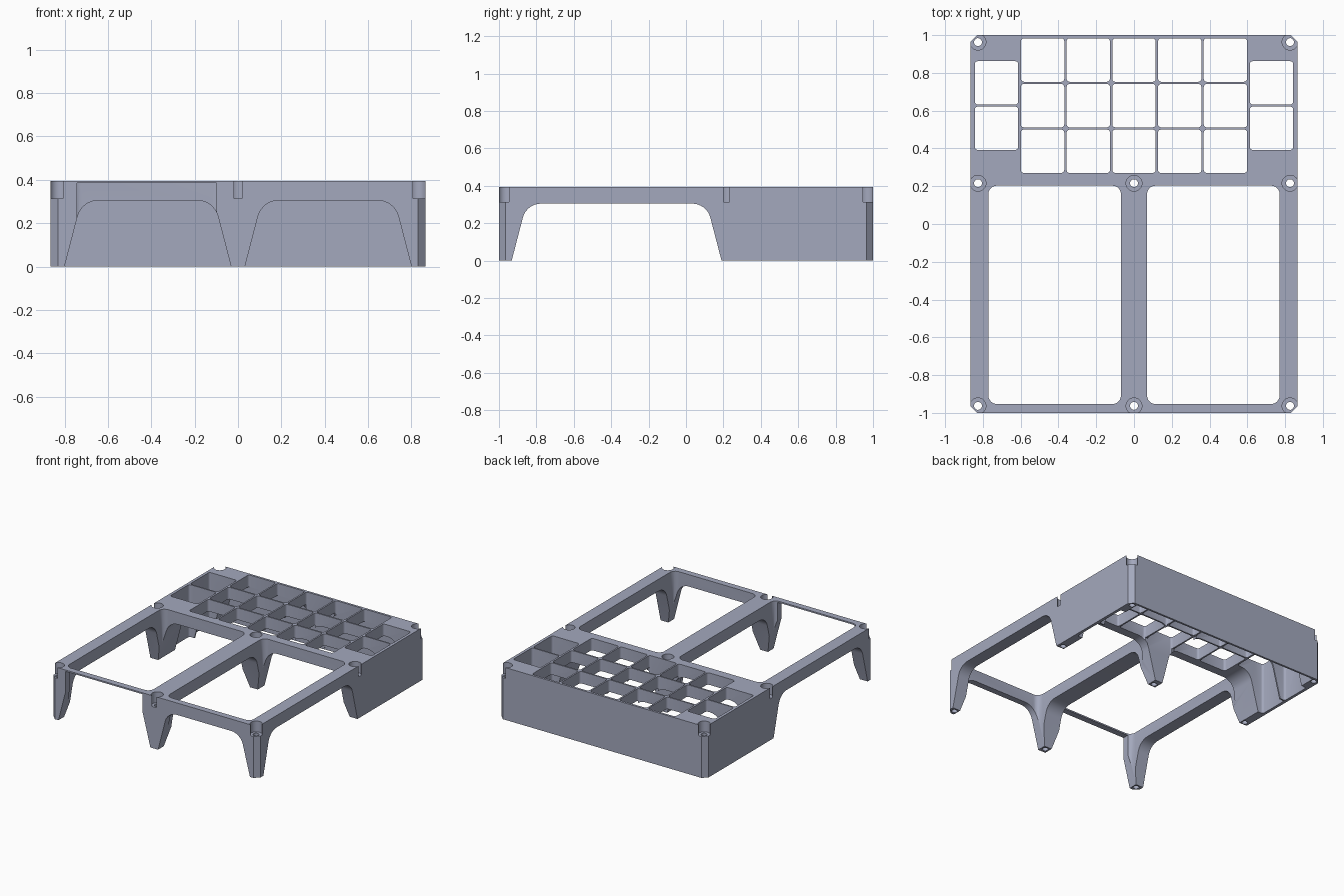
import bpy, bmesh, math

if "Cube" in bpy.data.objects:
    bpy.data.objects.remove(bpy.data.objects["Cube"])

mat = bpy.data.materials.new("lavender grey")
mat.diffuse_color = (0.37, 0.395, 0.51, 1)
mat.use_nodes = True
mat.node_tree.nodes["Principled BSDF"].inputs["Base Color"].default_value = mat.diffuse_color


def prism(name, pts, axis, a, b):
    """Extrude a 2D outline from a to b along x, y or z."""
    place = {"x": lambda u, v, w: (w, u, v),
             "y": lambda u, v, w: (u, w, v),
             "z": lambda u, v, w: (u, v, w)}[axis]
    bm = bmesh.new()
    low = [bm.verts.new(place(u, v, a)) for u, v in pts]
    top = [bm.verts.new(place(u, v, b)) for u, v in pts]
    bm.faces.new(low)
    bm.faces.new(top)
    for i in range(len(pts)):
        j = (i + 1) % len(pts)
        bm.faces.new((low[i], low[j], top[j], top[i]))
    bmesh.ops.recalc_face_normals(bm, faces=bm.faces)
    me = bpy.data.meshes.new(name)
    bm.to_mesh(me)
    bm.free()
    ob = bpy.data.objects.new(name, me)
    bpy.context.collection.objects.link(ob)
    me.materials.append(mat)
    return ob


def round_rect(x0, x1, y0, y1, r, n):
    pts = []
    for k, (cx, cy) in enumerate([(x1 - r, y1 - r), (x0 + r, y1 - r),
                                  (x0 + r, y0 + r), (x1 - r, y0 + r)]):
        for i in range(n + 1):
            t = math.pi / 2 * (k + i / n)
            pts.append((cx + r * math.cos(t), cy + r * math.sin(t)))
    return pts


def circle(cx, cy, r, n=32):
    return [(cx + r * math.cos(math.tau * i / n), cy + r * math.sin(math.tau * i / n))
            for i in range(n)]


def arch(u0, u1, h=0.305, r=0.1, slope=0.26, n=8):
    """Tapered tunnel section with rounded upper corners, open below z = 0."""
    lean = math.atan(slope)
    inset = slope * h + r * math.tan((math.pi / 2 - lean) / 2)
    pts = [(u0 - slope * 0.1, -0.1), (u1 + slope * 0.1, -0.1)]
    for i in range(n + 1):
        t = lean + (math.pi / 2 - lean) * i / n
        pts.append((u1 - inset + r * math.cos(t), h - r + r * math.sin(t)))
    for i in range(n + 1):
        t = math.pi / 2 + (math.pi / 2 - lean) * i / n
        pts.append((u0 + inset + r * math.cos(t), h - r + r * math.sin(t)))
    return pts


# Chamfered block
tray = prism("tray_frame", round_rect(-0.865, 0.865, -1, 1, 0.035, 1), "z", 0, 0.395)
cutters = []


def cut(pts, axis, a, b):
    cutters.append(prism("cutter", pts, axis, a, b))


# Arched tunnels that leave the legs, and room under the grid
for u0, u1 in ((-0.8, -0.032), (0.032, 0.8)):
    cut(arch(u0, u1), "y", -1.1, 0.985)
cut(arch(-0.932, 0.19), "x", -1.1, 1.1)
cut(round_rect(-0.13, 0.13, 0.275, 0.975, 0.005, 1), "z", -0.1, 0.304)

# Two large bays
for s in (-1, 1):
    cut(round_rect(s * 0.42 - 0.351, s * 0.42 + 0.351, -0.953, 0.203, 0.045, 6),
        "z", -0.2, 0.6)

# Slot in the front left rail
cut([(-0.743, 0.21), (-0.098, 0.21), (-0.098, 0.384), (-0.743, 0.384)], "y", -1.1, -0.9)

# Small compartments: a 5 x 3 grid and two at each side
cells = [(0.242 * i, 0.385 + 0.2415 * j) for i in range(-2, 3) for j in range(3)]
cells += [(s * 0.728, y) for s in (-1, 1) for y in (0.507, 0.747)]
for x, y in cells:
    cut(round_rect(x - 0.115, x + 0.115, y - 0.115, y + 0.115, 0.016, 3), "z", -0.2, 0.6)

# Screw holes with counterbores
screws = [(s * 0.826, y) for s in (-1, 1) for y in (-0.963, 0.216, 0.963)]
screws += [(0, -0.963), (0, 0.216)]
for x, y in screws:
    cut(circle(x, y, 0.042), "z", 0.313, 0.6)
    cut(circle(x, y, 0.021, 20), "z", -0.2, 0.5)

# Apply the cuts
bpy.context.view_layer.objects.active = tray
tray.select_set(True)
for c in cutters:
    mod = tray.modifiers.new("cut", "BOOLEAN")
    mod.operation = "DIFFERENCE"
    mod.solver = "EXACT"
    mod.object = c
    bpy.ops.object.modifier_apply(modifier=mod.name)
    bpy.data.objects.remove(c, do_unlink=True)

bpy.ops.object.select_all(action="DESELECT")
tray.select_set(True)
bpy.ops.object.shade_smooth_by_angle(angle=math.radians(31))
